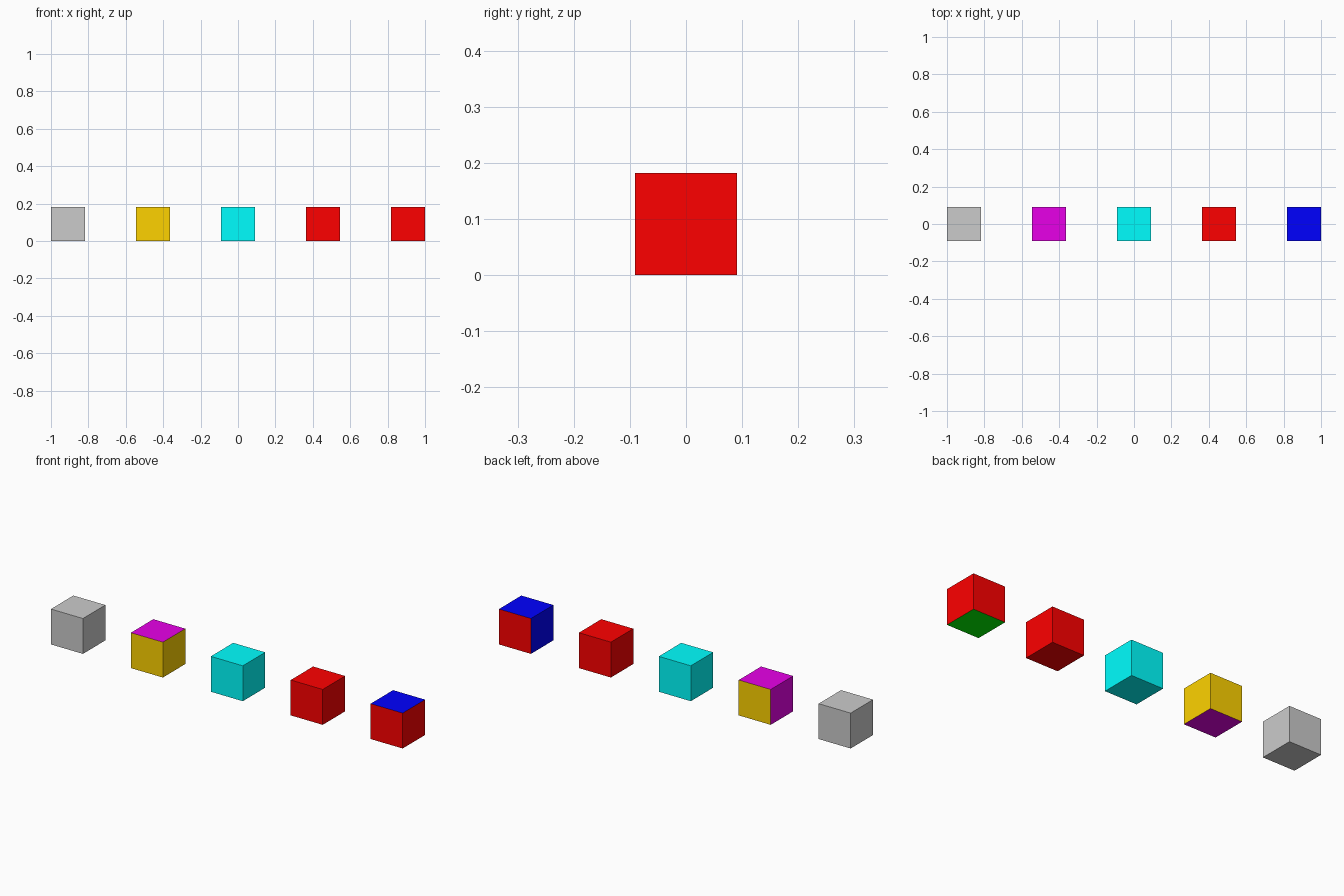
import bpy

if "Cube" in bpy.data.objects:
    bpy.data.objects.remove(bpy.data.objects["Cube"])

SIZE = 2 / 11           # cube edge
STEP = 2.5 * SIZE       # centre-to-centre spacing

COLOURS = {
    "orange": (1, 0.65, 0, 1),
    "magenta": (0.8, 0, 0.8, 1),
    "cyan": (0, 1, 1, 1),
    "red": (1, 0, 0, 1),
    "blue": (0, 0, 1, 1),
    "green": (0, 1, 0, 1),
}
MATERIALS = {}
for colour_name, rgba in COLOURS.items():
    MATERIALS[colour_name] = bpy.data.materials.new(colour_name)
    MATERIALS[colour_name].diffuse_color = rgba


def side_of(normal):
    """Name of the axis direction a face points to, such as +x or -z."""
    axis = max(range(3), key=lambda i: abs(normal[i]))
    return ("+" if normal[axis] > 0 else "-") + "xyz"[axis]


def cube(name, index, base=None, sides={}):
    """Cube in the row; base colours all faces, sides overrides some."""
    bpy.ops.mesh.primitive_cube_add(size=SIZE, location=(index * STEP, 0, SIZE / 2))
    obj = bpy.context.object
    obj.name = name
    if base is None:
        return
    slots = [base] + sorted(set(sides.values()))
    for colour in slots:
        obj.data.materials.append(MATERIALS[colour])
    for face in obj.data.polygons:
        face.material_index = slots.index(sides.get(side_of(face.normal), base))


# Row of cubes from left to right
cube("plain_cube", -2)
cube("two_colour_cube", -1, "orange", {"+z": "magenta", "-z": "magenta", "-x": "magenta"})
cube("cyan_cube", 0, "cyan")
cube("red_cube", 1, "red")
cube("three_colour_cube", 2, "red", {"+z": "blue", "-x": "blue", "-z": "green"})

for m in bpy.data.materials:
    if m.users and not m.is_grease_pencil:
        m.use_nodes = True
        m.node_tree.nodes["Principled BSDF"].inputs["Base Color"].default_value = m.diffuse_color
